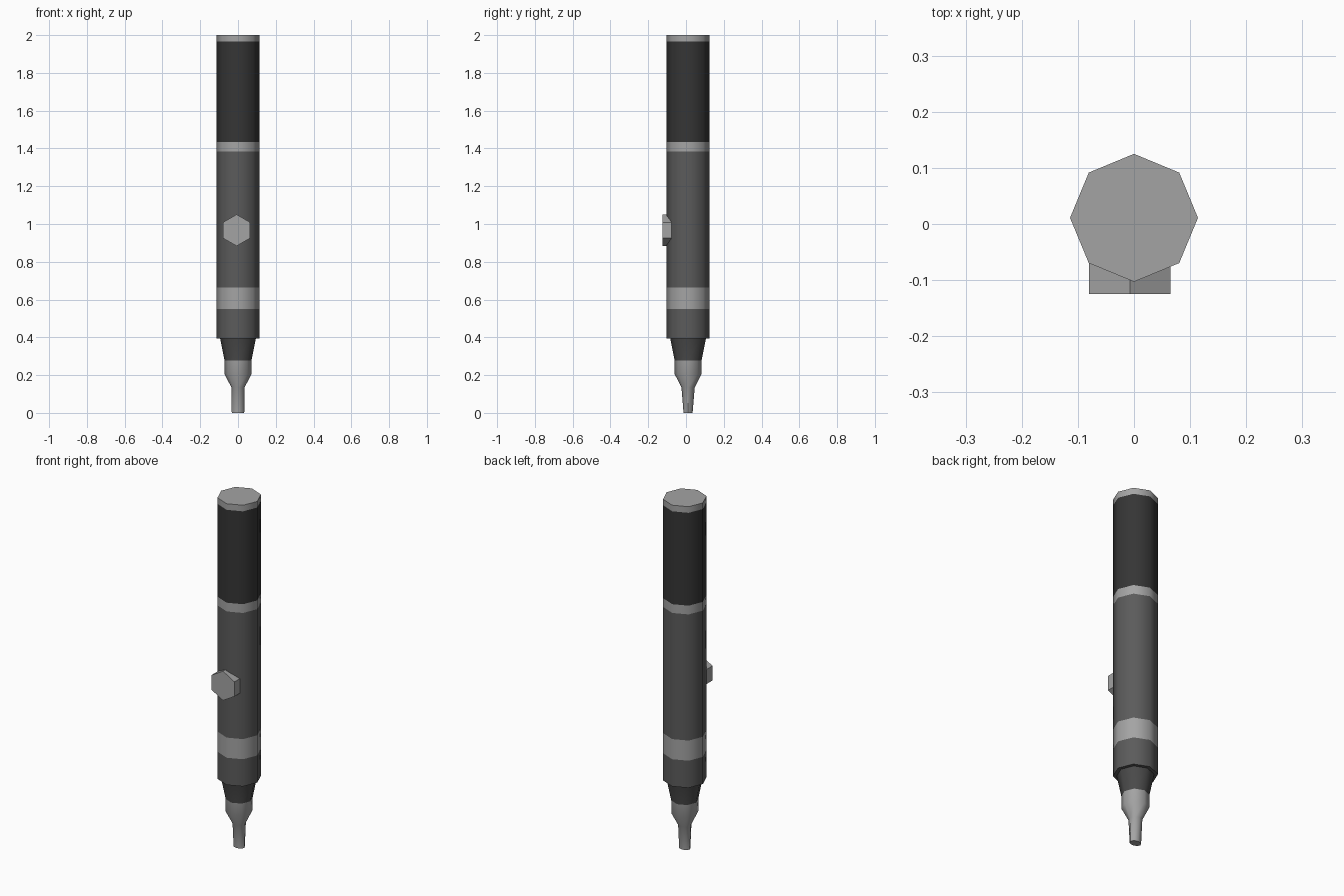
import bpy, bmesh, math

if "Cube" in bpy.data.objects:
    bpy.data.objects.remove(bpy.data.objects["Cube"])

CY = 0.011  # barrel axis sits slightly behind the origin because of the button


def mat(name, v):
    m = bpy.data.materials.new(name)
    m.diffuse_color = (v, v, v, 1)
    m.use_nodes = True
    m.node_tree.nodes["Principled BSDF"].inputs["Base Color"].default_value = m.diffuse_color
    return m


LIGHT, BODY, CONE, BLACK = range(4)
MATS = [mat("light grey", 0.37), mat("dark grey", 0.105),
        mat("charcoal", 0.068), mat("near black", 0.036)]


def finish(bm, name):
    bmesh.ops.recalc_face_normals(bm, faces=bm.faces)
    me = bpy.data.meshes.new(name)
    bm.to_mesh(me)
    bm.free()
    for m in MATS:
        me.materials.append(m)
    ob = bpy.data.objects.new(name, me)
    bpy.context.collection.objects.link(ob)
    bpy.ops.object.select_all(action='DESELECT')
    ob.select_set(True)
    bpy.context.view_layer.objects.active = ob
    bpy.ops.object.shade_smooth_by_angle(angle=math.radians(50))
    return ob


def lathe(name, rings, colours, sides=8):
    """rings: (z, x radius, y radius); colours: one per band, bottom to top."""
    bm = bmesh.new()
    loops = []
    for z, rx, ry in rings:
        loops.append([bm.verts.new((rx * math.cos(math.tau * i / sides),
                                    CY + ry * math.sin(math.tau * i / sides), z))
                      for i in range(sides)])
    for lo, hi, c in zip(loops, loops[1:], colours):
        for i in range(sides):
            j = (i + 1) % sides
            bm.faces.new((lo[i], lo[j], hi[j], hi[i])).material_index = c
    bm.faces.new(loops[0][::-1]).material_index = colours[0]
    bm.faces.new(loops[-1]).material_index = colours[-1]
    return finish(bm, name)


# Octagonal barrel with coloured bands
R = 0.114
lathe("barrel", [(z, R, R) for z in (0.395, 0.55, 0.665, 1.385, 1.435, 1.965, 2.0)],
      [BODY, LIGHT, BODY, LIGHT, BLACK, LIGHT])

# Tapered nose, collar and flattened tip
lathe("nose_and_tip",
      [(0.0, 0.033, 0.024), (0.135, 0.035, 0.035), (0.205, 0.071, 0.071),
       (0.277, 0.071, 0.071), (0.397, 0.095, 0.095)],
      [LIGHT, LIGHT, LIGHT, CONE])

# Hexagonal button on the front
bm = bmesh.new()
hexagon = [(-0.0075 + 0.0835 * math.sin(math.tau * i / 6),
            0.967 + 0.0835 * math.cos(math.tau * i / 6)) for i in range(6)]
front = [bm.verts.new((x, -0.125, z)) for x, z in hexagon]
back = [bm.verts.new((x, -0.06, z)) for x, z in hexagon]
bm.faces.new(front)
bm.faces.new(back[::-1])
for i in range(6):
    j = (i + 1) % 6
    bm.faces.new((front[i], front[j], back[j], back[i]))
finish(bm, "button")
